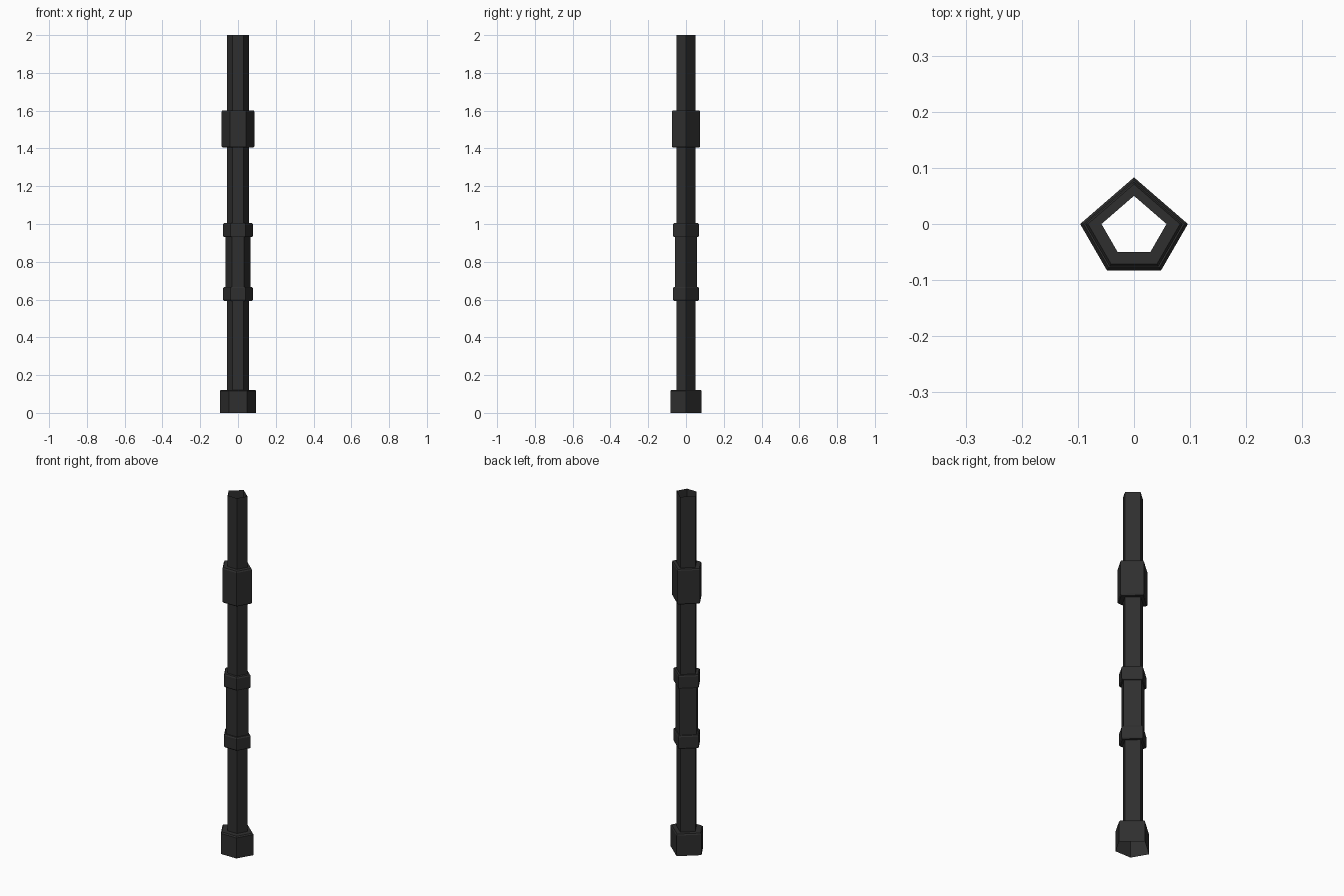
import bpy, bmesh

if "Cube" in bpy.data.objects:
    bpy.data.objects.remove(bpy.data.objects["Cube"])

# one dark metal colour for the whole pole
mat = bpy.data.materials.new("near_black")
mat.diffuse_color = (0.028, 0.028, 0.028, 1)
mat.use_nodes = True
mat.node_tree.nodes["Principled BSDF"].inputs["Base Color"].default_value = mat.diffuse_color


def section(r):
    # hexagon whose two rear corners are merged into one
    h = 0.866 * r
    return [(0, h), (-r, 0), (-r / 2, -h), (r / 2, -h), (r, 0)]


def tube(name, profile):
    # open pentagonal tube swept through (radius, z) rings
    bm = bmesh.new()
    rings = [[bm.verts.new((x, y, z)) for x, y in section(r)] for r, z in profile]
    for a, b in zip(rings, rings[1:]):
        for i in range(5):
            j = (i + 1) % 5
            bm.faces.new((a[i], a[j], b[j], b[i]))
    me = bpy.data.meshes.new(name)
    bm.to_mesh(me)
    bm.free()
    me.materials.append(mat)
    ob = bpy.data.objects.new(name, me)
    bpy.context.collection.objects.link(ob)


P = 0.058   # shaft radius
G = 0.066   # grip radius


def collar(name, r, z0, z1, r0, r1, c=0.007):
    # raised band with small chamfers down to its neighbours
    tube(name, [(r0, z0), (r - 0.005, z0), (r, z0 + c), (r, z1 - c), (r - 0.005, z1), (r1, z1)])


# foot, open underneath
tube("foot", [(0.096, 0), (0.096, 0.115), (0.09, 0.122), (P, 0.122)])
# shaft lengths
tube("lower_shaft", [(P, 0.122), (P, 0.593)])
tube("middle_shaft", [(P, 1.005), (P, 1.405)])
tube("top_shaft", [(P, 1.602), (P, 2.0)])
# grip between two collars
tube("grip", [(G, 0.667), (G, 0.93)])
collar("lower_collar", 0.079, 0.593, 0.667, P, G)
collar("upper_collar", 0.079, 0.93, 1.005, G, P)
# large upper block
collar("upper_block", 0.087, 1.405, 1.602, P, P)
